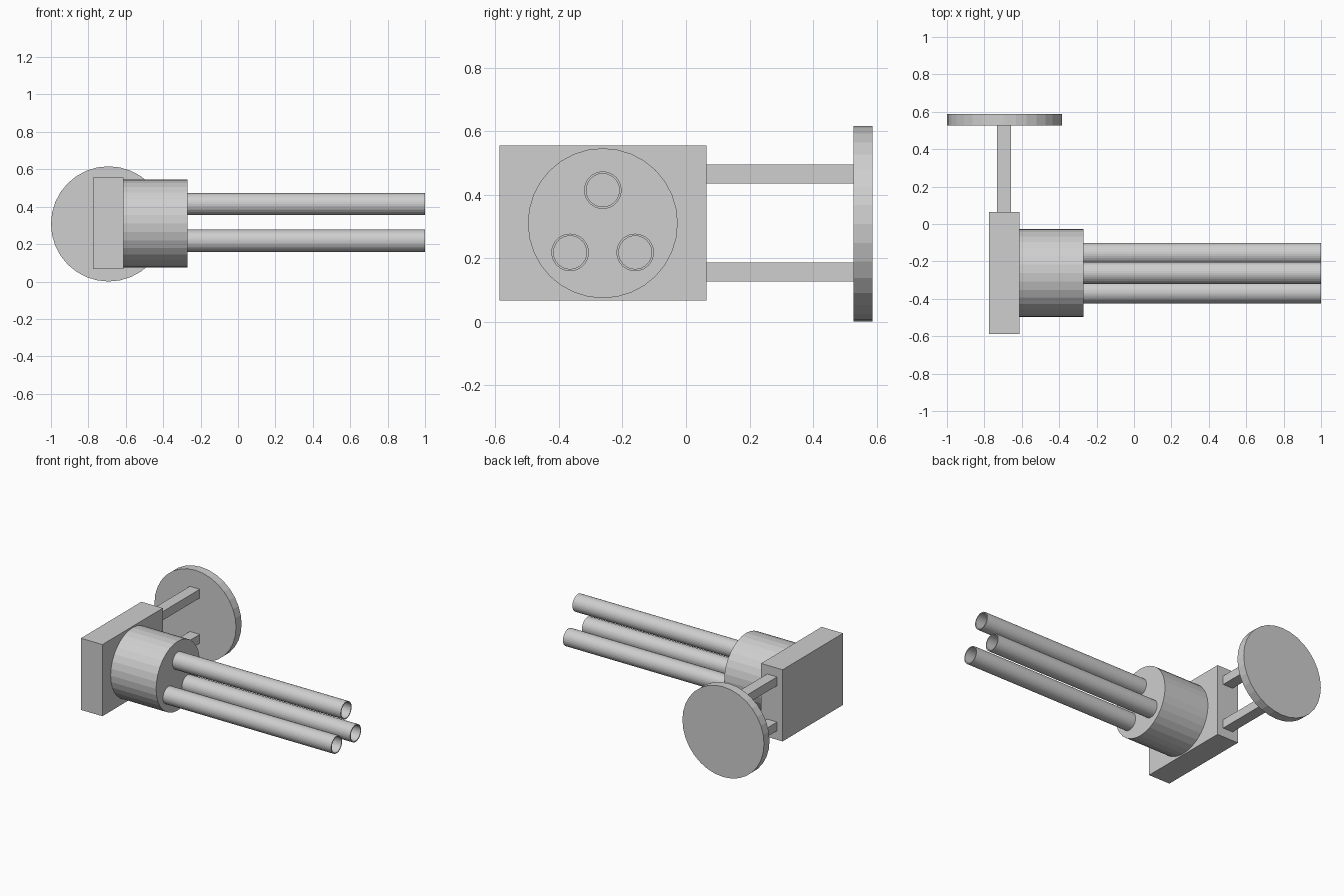
import bpy, bmesh, math
from mathutils import Matrix, Vector

if "Cube" in bpy.data.objects:
    bpy.data.objects.remove(bpy.data.objects["Cube"])

grey = bpy.data.materials.new("plain_grey")
grey.diffuse_color = (0.62, 0.62, 0.62, 1)
grey.use_nodes = True
grey.node_tree.nodes["Principled BSDF"].inputs["Base Color"].default_value = grey.diffuse_color


def finish(name, bm):
    bmesh.ops.recalc_face_normals(bm, faces=bm.faces)
    mesh = bpy.data.meshes.new(name)
    bm.to_mesh(mesh)
    bm.free()
    mesh.materials.append(grey)
    obj = bpy.data.objects.new(name, mesh)
    bpy.context.collection.objects.link(obj)
    return obj


def box(name, lo, hi):
    lo, hi = Vector(lo), Vector(hi)
    bm = bmesh.new()
    m = Matrix.Translation((lo + hi) / 2) @ Matrix.Diagonal((*(hi - lo), 1))
    bmesh.ops.create_cube(bm, size=1, matrix=m)
    return finish(name, bm)


def cylinder(name, centre, radius, depth, turn):
    bm = bmesh.new()
    bmesh.ops.create_cone(bm, cap_ends=True, segments=32, radius1=radius,
                          radius2=radius, depth=depth,
                          matrix=Matrix.Translation(centre) @ turn)
    return finish(name, bm)


def tube(name, x0, x1, y, z, outer, inner, sides=32):
    bm = bmesh.new()
    rings = []
    for x, r in ((x0, outer), (x1, outer), (x1, inner), (x0, inner)):
        angles = [2 * math.pi * i / sides for i in range(sides)]
        rings.append([bm.verts.new((x, y + r * math.cos(a), z + r * math.sin(a)))
                      for a in angles])
    for k in range(4):
        a, b = rings[k], rings[(k + 1) % 4]
        for i in range(sides):
            j = (i + 1) % sides
            bm.faces.new((a[i], a[j], b[j], b[i]))
    return finish(name, bm)


along_x = Matrix.Rotation(math.pi / 2, 4, 'Y')
along_y = Matrix.Rotation(math.pi / 2, 4, 'X')

# Mounting block and round drum
box("back_block", (-0.775, -0.587, 0.066), (-0.613, 0.065, 0.555))
cylinder("drum", (-0.4415, -0.262, 0.31), 0.236, 0.343, along_x)

# Three hollow barrels in a triangle
for i, (y, z) in enumerate(((-0.262, 0.414), (-0.365, 0.218), (-0.16, 0.218))):
    tube(f"barrel_{i + 1}", -0.27, 1.0, y, z, 0.059, 0.052)

# Side disc held by two struts
cylinder("side_disc", (-0.692, 0.557, 0.308), 0.308, 0.06, along_y)
for name, z in (("upper_strut", 0.465), ("lower_strut", 0.157)):
    box(name, (-0.733, 0.065, z - 0.03), (-0.658, 0.527, z + 0.03))
